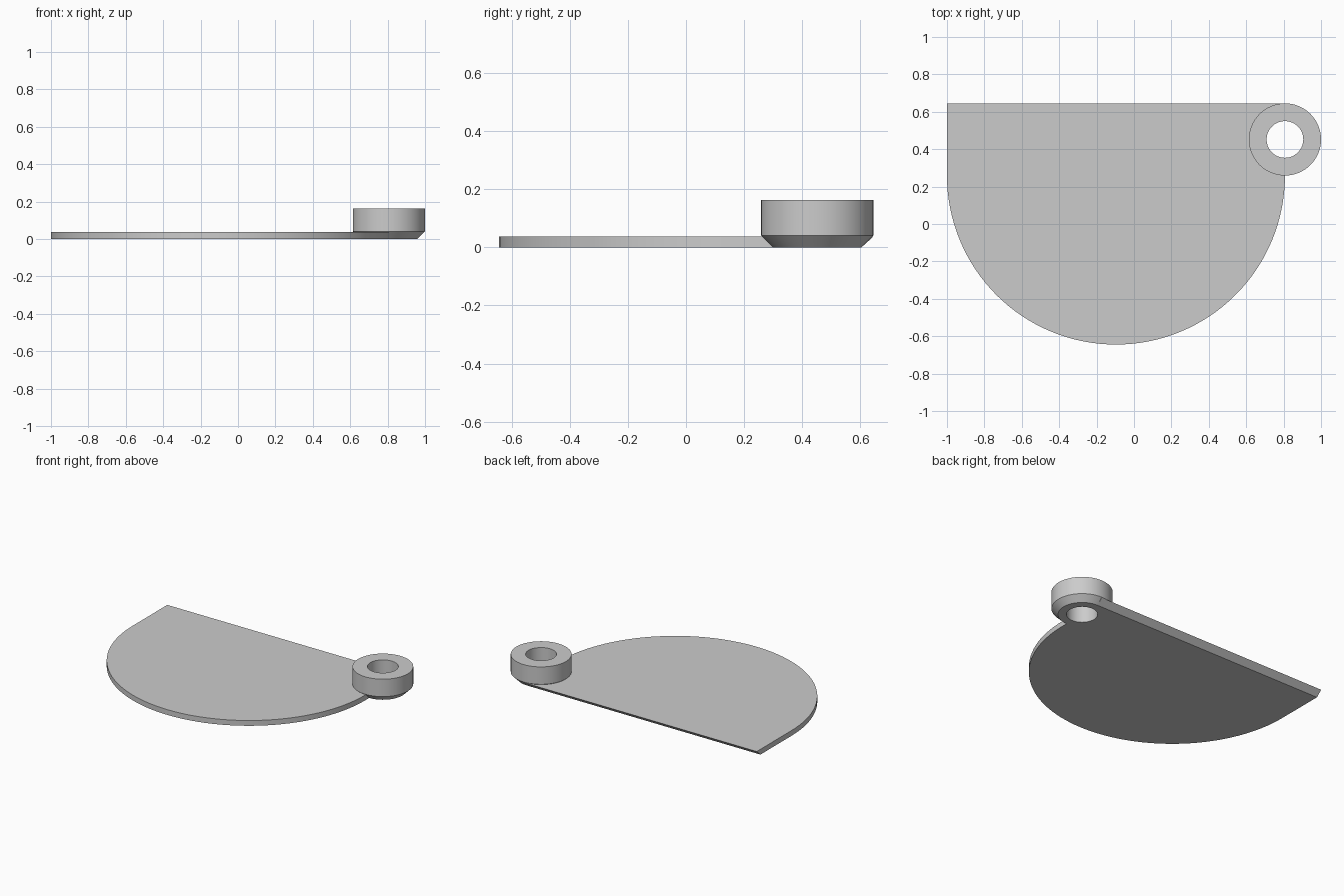
import bpy
import bmesh
from math import sin, cos, pi, radians

cube = bpy.data.objects.get("Cube")
if cube:
    bpy.data.objects.remove(cube)

grey = bpy.data.materials.new("plain grey")
grey.use_nodes = True
COLOUR = (0.6, 0.6, 0.6, 1)
grey.diffuse_color = COLOUR
grey.node_tree.nodes["Principled BSDF"].inputs["Base Color"].default_value = COLOUR

HUB_X, HUB_Y = 0.807, 0.452
HUB_R, HOLE_R = 0.193, 0.098
BACK = HUB_Y + HUB_R
CHAMFER = 0.041
THICK = 0.037


def arc(cx, cy, r, start, end, steps):
    angles = [start + (end - start) * i / steps for i in range(steps + 1)]
    return [(cx + r * cos(a), cy + r * sin(a)) for a in angles]


def finish(bm, name):
    bmesh.ops.recalc_face_normals(bm, faces=bm.faces)
    mesh = bpy.data.meshes.new(name)
    bm.to_mesh(mesh)
    bm.free()
    mesh.materials.append(grey)
    obj = bpy.data.objects.new(name, mesh)
    bpy.context.collection.objects.link(obj)
    bpy.ops.object.select_all(action="DESELECT")
    obj.select_set(True)
    bpy.context.view_layer.objects.active = obj
    bpy.ops.object.shade_smooth_by_angle(angle=radians(30))
    return obj


# Round-fronted plate, notched around the hub hole, with a sloped back edge
radius = (HUB_X + 1) / 2
outline = arc(HUB_X - radius, HUB_Y - HUB_R, radius, 0, -pi, 64)
outline += [(-1, BACK), (HUB_X, BACK)]
outline += arc(HUB_X, HUB_Y, HOLE_R + 0.02, pi / 2, 3 * pi / 2, 24)
bm = bmesh.new()
top = bm.faces.new([bm.verts.new((x, y, THICK)) for x, y in outline])
result = bmesh.ops.extrude_face_region(bm, geom=[top], use_keep_orig=True)
for v in [g for g in result["geom"] if isinstance(g, bmesh.types.BMVert)]:
    v.co.z = 0
    if v.co.y > BACK - 0.001:
        v.co.y -= CHAMFER
finish(bm, "plate")

# Hub ring, a lathed profile with a chamfered foot and a through hole
profile = [(HOLE_R, 0), (HUB_R - CHAMFER, 0), (HUB_R, CHAMFER),
           (HUB_R, 0.163), (HOLE_R, 0.163)]
SIDES = 64
bm = bmesh.new()
rings = []
for r, z in profile:
    circle = arc(HUB_X, HUB_Y, r, 0, 2 * pi, SIDES)[:-1]
    rings.append([bm.verts.new((x, y, z)) for x, y in circle])
for a, b in zip(rings, rings[1:] + rings[:1]):
    for i in range(SIDES):
        j = (i + 1) % SIDES
        bm.faces.new((a[i], a[j], b[j], b[i]))
finish(bm, "hub_ring")
